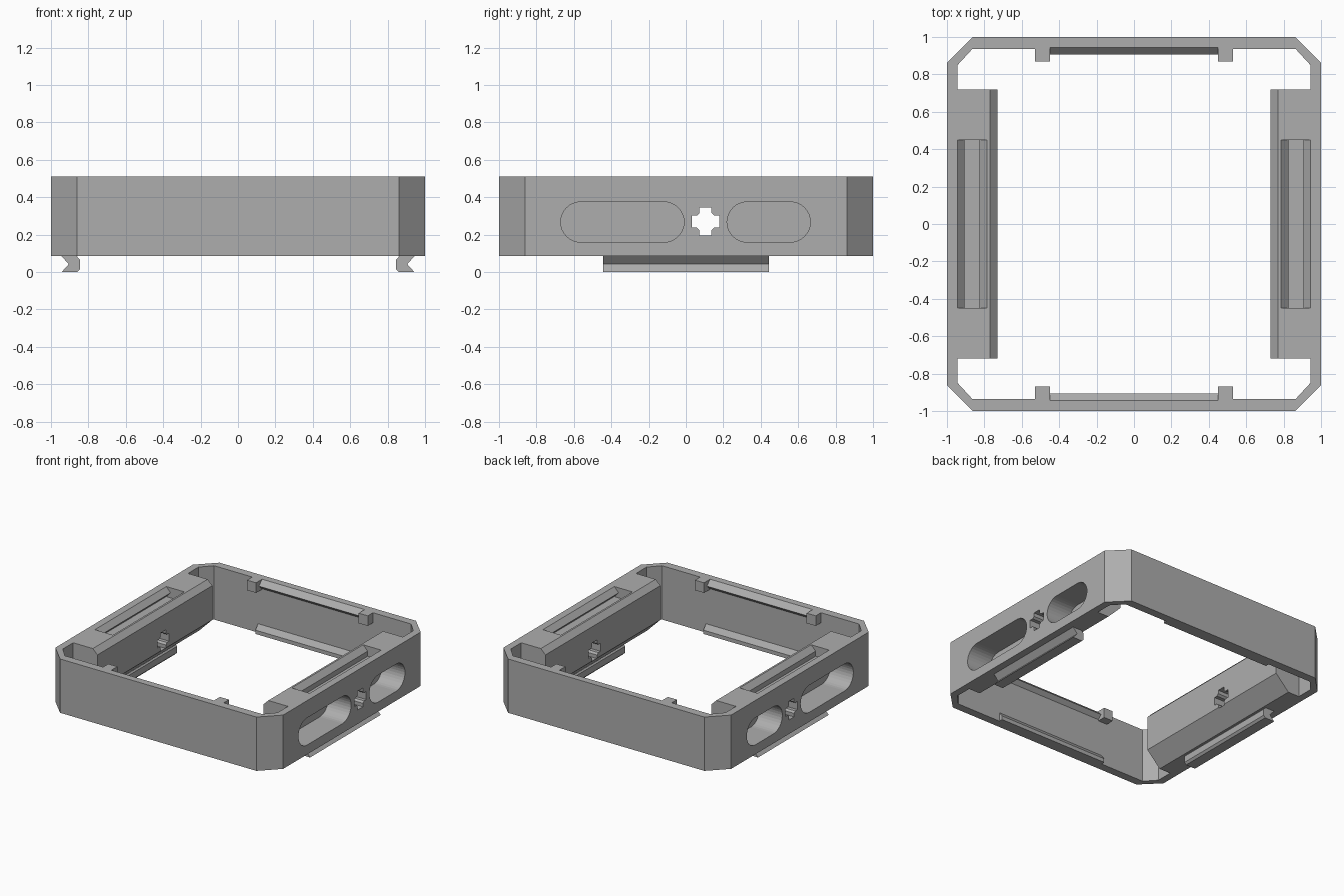
import bpy, bmesh, math
from mathutils import Vector

cube = bpy.data.objects.get("Cube")
if cube:
    bpy.data.objects.remove(cube, do_unlink=True)

grey = bpy.data.materials.new("plain grey")
grey.use_nodes = True
color = (0.42, 0.42, 0.42, 1)
grey.diffuse_color = color
grey.node_tree.nodes["Principled BSDF"].inputs["Base Color"].default_value = color

BOTTOM, TOP = 0.085, 0.512


def prism(name, profile, axis, start, end, side=1):
    """Extrude a 2D profile along an axis; side mirrors its first coordinate."""
    def place(p, d):
        a, b = p[0] * side, p[1]
        return {"x": (d, a, b), "y": (a, d, b), "z": (a, b, d)}[axis]
    bm = bmesh.new()
    face = bm.faces.new([bm.verts.new(place(p, start)) for p in profile])
    new = bmesh.ops.extrude_face_region(bm, geom=[face])["geom"]
    shift = Vector(place((0, 0), end - start))
    bmesh.ops.translate(bm, vec=shift, verts=[v for v in new if isinstance(v, bmesh.types.BMVert)])
    bmesh.ops.recalc_face_normals(bm, faces=bm.faces)
    mesh = bpy.data.meshes.new(name)
    bm.to_mesh(mesh)
    bm.free()
    obj = bpy.data.objects.new(name, mesh)
    bpy.context.collection.objects.link(obj)
    mesh.materials.append(grey)
    return obj


def combine(body, tool, operation):
    """Apply one boolean and remove the tool."""
    tool.hide_render = True
    mod = body.modifiers.new("combine", "BOOLEAN")
    mod.operation, mod.object, mod.solver = operation, tool, "EXACT"
    graph = bpy.context.evaluated_depsgraph_get()
    result = bpy.data.meshes.new_from_object(body.evaluated_get(graph))
    body.modifiers.clear()
    body.data = result
    bpy.data.objects.remove(tool, do_unlink=True)


def octagon(x, y, cx, cy):
    return [(x, -cy), (x, cy), (cx, y), (-cx, y), (-x, cy), (-x, -cy), (-cx, -y), (cx, -y)]


def rect(a0, a1, b0, b1):
    return [(a0, b0), (a1, b0), (a1, b1), (a0, b1)]


def stadium(y0, y1, z0, z1, steps=16):
    r, mid = (z1 - z0) / 2, (z0 + z1) / 2
    points = []
    for center, turn in ((y1 - r, -math.pi / 2), (y0 + r, math.pi / 2)):
        for i in range(steps + 1):
            t = turn + math.pi * i / steps
            points.append((center + r * math.cos(t), mid + r * math.sin(t)))
    return points


def cross(cy, cz):
    arm = [(0.074, 0.032), (0.046, 0.032), (0.032, 0.046), (0.032, 0.074)]
    points = []
    for _ in range(4):
        points += [(cy + a, cz + b) for a, b in arm]
        arm = [(-b, a) for a, b in arm]
    return points


# Chamfered ring
frame = prism("frame", octagon(1, 1, 0.862, 0.862), "z", BOTTOM, TOP)
combine(frame, prism("opening", octagon(0.943, 0.935, 0.865, 0.85), "z", 0, 1), "DIFFERENCE")

# Side blocks with bevelled inner edges
block = [(0.73, 0.2), (0.845, BOTTOM), (0.97, BOTTOM), (0.97, TOP), (0.77, TOP), (0.73, TOP - 0.04)]
ridge = [(0.96, TOP), (0.905, TOP), (0.905, TOP - 0.04), (0.945, TOP - 0.08), (0.96, TOP - 0.08)]
ridge_cut = [(0.945, TOP + 0.1), (0.945, TOP), (0.895, TOP - 0.05), (0.895, TOP + 0.1)]
foot = [(0.96, BOTTOM), (0.96, BOTTOM + 0.07), (0.935, BOTTOM + 0.07), (0.905, BOTTOM + 0.03), (0.905, BOTTOM)]
for s in (1, -1):
    combine(frame, prism("block", block, "y", -0.72, 0.72, s), "UNION")

# Front and back snap ridges, lower ledges and stop tabs
for s in (1, -1):
    combine(frame, prism("ridge", ridge, "x", -0.45, 0.45, s), "UNION")
    combine(frame, prism("ridge_cut", ridge_cut, "x", -0.45, 0.45, s), "DIFFERENCE")
    combine(frame, prism("ledge", foot, "x", -0.48, 0.48, s), "UNION")
    for x in (-0.53, 0.45):
        tab = rect(0.87, 0.96, TOP - 0.08, TOP)
        combine(frame, prism("tab", tab, "x", x, x + 0.08, s), "UNION")

# Top slots, outer pockets and axle holes in the side blocks
slot = [(0.943, TOP + 0.1), (0.943, TOP), (0.905, TOP - 0.04), (0.943, TOP - 0.08),
        (0.825, TOP - 0.08), (0.825, TOP - 0.04), (0.785, TOP), (0.785, TOP + 0.1)]
for s in (1, -1):
    combine(frame, prism("slot", slot, "y", -0.448, 0.448, s), "DIFFERENCE")
    for y0, y1 in ((-0.67, -0.01), (0.22, 0.665)):
        pocket = stadium(y0, y1, 0.16, 0.375)
        combine(frame, prism("pocket", pocket, "x", 0.8 * s, 1.1 * s), "DIFFERENCE")
    combine(frame, prism("axle_hole", cross(0.105, 0.27), "x", 0.6 * s, 1.1 * s), "DIFFERENCE")

# Notched rails under the sides
rail = [(0.943, BOTTOM + 0.01), (0.943, BOTTOM), (0.905, 0.042), (0.943, 0), (0.86, 0),
        (0.845, 0.016), (0.845, 0.066), (0.862, BOTTOM), (0.862, BOTTOM + 0.01)]
for s, name in ((1, "left_rail"), (-1, "right_rail")):
    prism(name, rail, "y", -0.443, 0.443, s)
